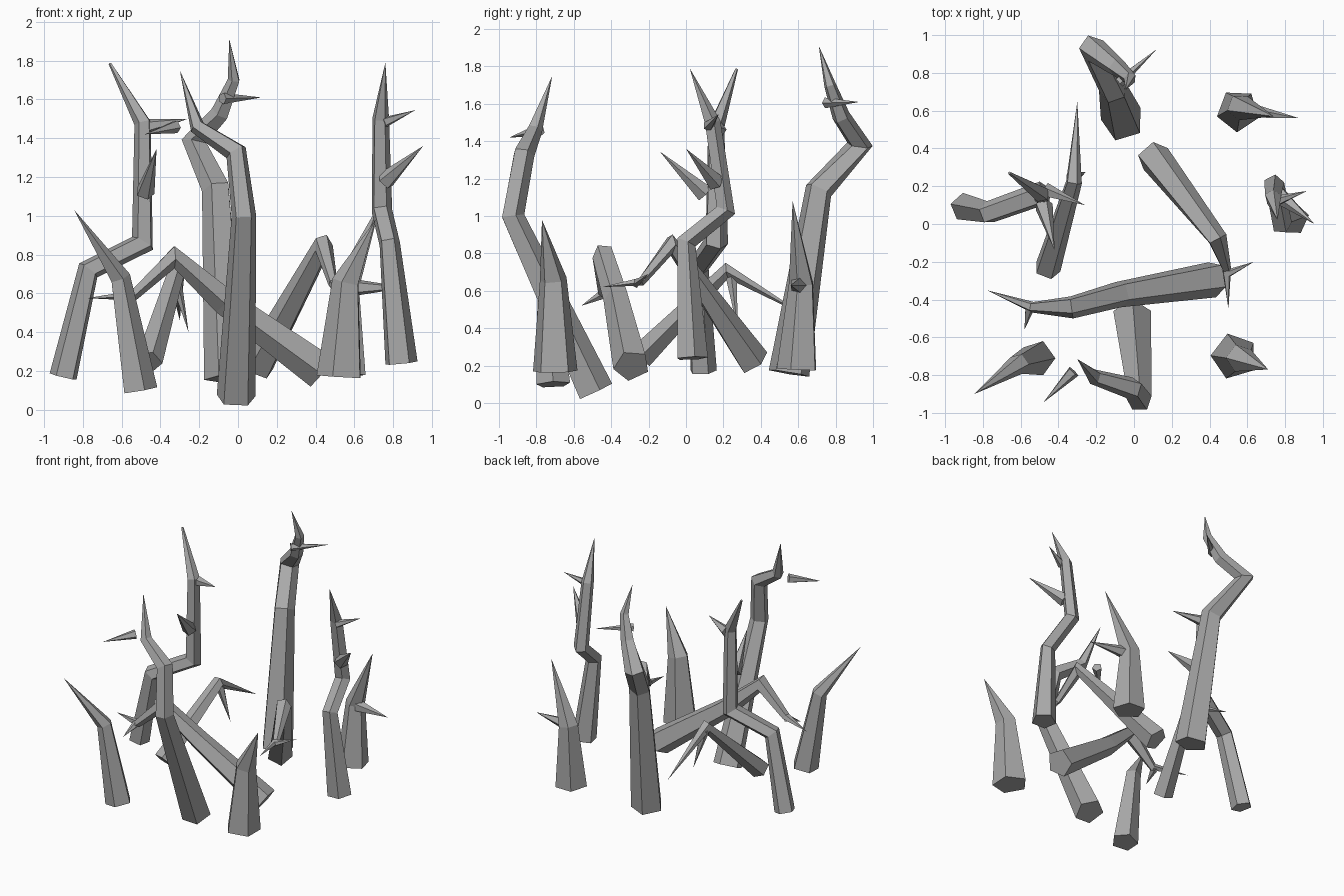
import bpy, bmesh, math
from mathutils import Vector

if "Cube" in bpy.data.objects:
    bpy.data.objects.remove(bpy.data.objects["Cube"])

SIDES = 5
grey = bpy.data.materials.new("dull_grey")
grey.diffuse_color = (0.40, 0.40, 0.40, 1)
grey.use_nodes = True
grey.node_tree.nodes["Principled BSDF"].inputs["Base Color"].default_value = grey.diffuse_color


def branch(name, *pts, turn=0.0):
    """Tapered five-sided tube through (x, y, z, radius) points; radius 0 makes a tip."""
    pos = [Vector(p[:3]) for p in pts]
    dirs = [(b - a).normalized() for a, b in zip(pos, pos[1:])]
    bm = bmesh.new()
    side = Vector((1, 0, 0)) if abs(dirs[0].x) < 0.8 else Vector((0, 1, 0))
    rings = []
    for i, p in enumerate(pos):
        # Rings at bends lie halfway between both directions
        d = (dirs[max(i - 1, 0)] + dirs[min(i, len(dirs) - 1)]).normalized()
        side = (side - d * side.dot(d)).normalized()
        up = d.cross(side)
        r = pts[i][3]
        if r == 0:
            rings.append([bm.verts.new(p)])
            continue
        ring = []
        for k in range(SIDES):
            a = turn + 2 * math.pi * k / SIDES
            ring.append(bm.verts.new(p + (side * math.cos(a) + up * math.sin(a)) * r))
        rings.append(ring)
    for lo, hi in zip(rings, rings[1:]):
        for k in range(SIDES):
            j = (k + 1) % SIDES
            if len(hi) == 1:
                bm.faces.new((lo[k], lo[j], hi[0]))
            else:
                bm.faces.new((lo[k], lo[j], hi[j], hi[k]))
    bm.faces.new(rings[0][::-1])
    if len(rings[-1]) > 1:
        bm.faces.new(rings[-1])
    bmesh.ops.recalc_face_normals(bm, faces=bm.faces)
    me = bpy.data.meshes.new(name)
    bm.to_mesh(me)
    bm.free()
    me.materials.append(grey)
    ob = bpy.data.objects.new(name, me)
    bpy.context.collection.objects.link(ob)
    return ob


# Tall bent branch at the back, with a thorn
branch("back_branch", (-.06, .55, .16, .115), (-.11, .71, 1.14, .077), (-.22, .93, 1.38, .072),
       (-.09, .83, 1.53, .05), (-.02, .77, 1.7, .033), (-.045, .71, 1.91, 0), turn=.6)
branch("back_thorn", (-.08, .75, 1.605, .03), (.12, .925, 1.61, 0))

# Tall hooked branch at the front, with a loose thorn beside it
branch("front_branch", (-.01, -.49, .06, .105), (.03, -.93, 1.0, .066), (-.01, -.87, 1.33, .06),
       (-.21, -.81, 1.46, .042), (-.3, -.715, 1.75, 0), turn=.3)
branch("front_thorn", (-.32, -.78, 1.46, .035), (-.48, -.945, 1.42, 0))

# Left branch with two thorns
branch("left_branch", (-.9, .09, .17, .075), (-.77, .06, .72, .062), (-.49, .16, .86, .066),
       (-.49, .16, 1.48, .046), (-.66, .27, 1.785, .008), turn=.4)
branch("left_low_thorn", (-.48, .1, 1.12, .05), (-.42, -.14, 1.345, 0))
branch("left_high_thorn", (-.47, .18, 1.46, .04), (-.26, .1, 1.5, 0))

# Right branch with two thorns
branch("right_branch", (.84, .03, .24, .088), (.78, .0, .86, .056), (.74, .21, 1.03, .056),
       (.735, .14, 1.5, .045), (.76, .02, 1.79, 0), turn=.2)
branch("right_low_thorn", (.76, .16, 1.18, .05), (.955, .0, 1.36, 0))
branch("right_high_thorn", (.75, .12, 1.48, .03), (.915, .175, 1.545, 0))

# Long leaning branch across the front
branch("leaning_branch", (.43, -.29, .2, .1), (-.07, -.37, .56, .072), (-.33, -.44, .79, .062),
       (-.54, -.44, .59, .03), (-.78, -.35, .575, 0), turn=.5)
branch("leaning_thorn", (-.55, -.43, .59, .03), (-.58, -.56, .52, 0))

# Arched branch in the centre right
branch("arched_branch", (.1, .36, .22, .09), (.44, -.08, .85, .055), (.49, -.24, .65, .025),
       (.5, -.45, .62, 0), turn=.3)
branch("arched_thorn", (.48, -.27, .64, .025), (.635, -.2, .69, 0))

# Low bent branch in the centre left
branch("low_branch", (-.46, -.24, .25, .072), (-.32, .22, .71, .045), (-.3, .65, .46, 0))
branch("low_thorn", (-.33, .24, .7, .035), (-.255, .275, .4, 0))

# Three short spikes at the corners
branch("front_left_spike", (-.51, -.71, .1, .095), (-.61, -.74, .68, .056), (-.845, -.9, 1.03, 0))
branch("front_right_spike", (.53, -.7, .17, .125), (.56, -.71, .66, .075), (.71, -.77, .98, 0), turn=.6)
branch("back_right_spike", (.55, .6, .18, .115), (.56, .62, .64, .07), (.74, .57, 1.08, 0), turn=.9)
branch("back_right_thorn", (.6, .6, .63, .045), (.875, .56, .63, 0))
